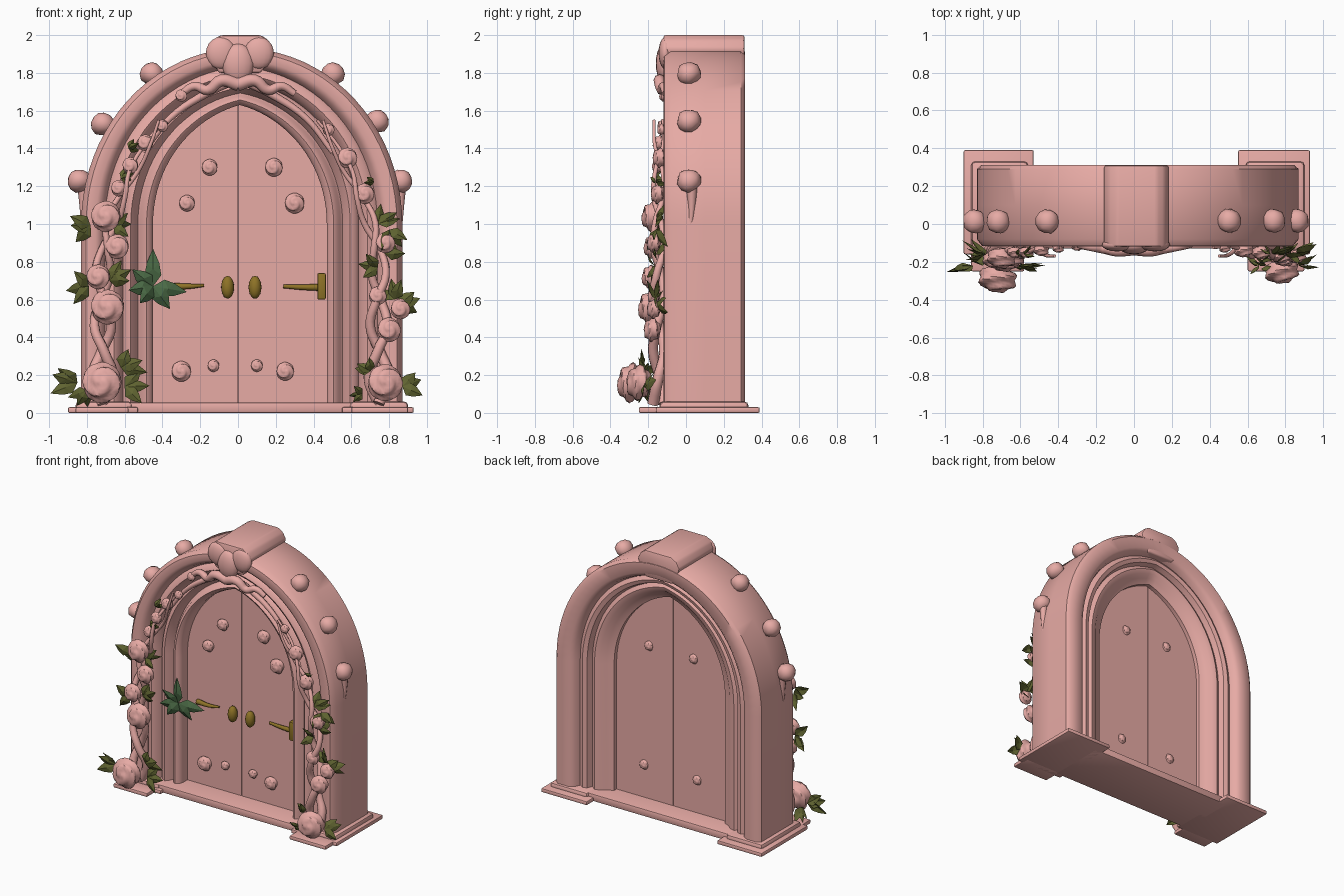
import bpy, bmesh, math, random
from mathutils import Vector

if "Cube" in bpy.data.objects:
    bpy.data.objects.remove(bpy.data.objects["Cube"])

random.seed(4)


def material(name, rgb):
    m = bpy.data.materials.new(name)
    m.diffuse_color = (*rgb, 1)
    m.use_nodes = True
    m.node_tree.nodes["Principled BSDF"].inputs["Base Color"].default_value = m.diffuse_color
    return m


PINK = material("dusty pink", (0.83, 0.42, 0.39))
OLIVE = material("olive leaf", (0.115, 0.125, 0.03))
IVY = material("ivy green", (0.075, 0.155, 0.065))
GOLD = material("old gold", (0.27, 0.17, 0.02))


def mesh_of(name, bm, mat):
    bmesh.ops.recalc_face_normals(bm, faces=bm.faces)
    me = bpy.data.meshes.new(name)
    bm.to_mesh(me)
    bm.free()
    me.materials.append(mat)
    return me


def place(name, me, smooth=40):
    ob = bpy.data.objects.new(name, me)
    bpy.context.collection.objects.link(ob)
    if smooth:
        bpy.ops.object.select_all(action='DESELECT')
        ob.select_set(True)
        bpy.context.view_layer.objects.active = ob
        bpy.ops.object.shade_smooth_by_angle(angle=math.radians(smooth))
    return ob


def prism(name, pts, y0, y1, mat, bevel=0.0):
    """Extrude an x-z outline from y0 to y1."""
    bm = bmesh.new()
    f = bm.faces.new([bm.verts.new((x, y0, z)) for x, z in pts])
    g = bmesh.ops.extrude_face_region(bm, geom=[f])["geom"]
    bmesh.ops.translate(bm, vec=(0, y1 - y0, 0), verts=[v for v in g if isinstance(v, bmesh.types.BMVert)])
    if bevel:
        bmesh.ops.bevel(bm, geom=bm.edges[:], offset=bevel, segments=2, affect='EDGES', profile=0.5)
    return place(name, mesh_of(name, bm, mat))


def box(name, x0, x1, y0, y1, z0, z1, mat, bevel=0.0):
    return prism(name, [(x0, z0), (x1, z0), (x1, z1), (x0, z1)], y0, y1, mat, bevel)


def tube(name, pts, r, mat=PINK, taper=0.5):
    """Smooth tapering stem through the points."""
    cu = bpy.data.curves.new(name, 'CURVE')
    cu.dimensions, cu.bevel_depth, cu.bevel_resolution = '3D', r, 2
    cu.resolution_u, cu.use_fill_caps = 5, True
    sp = cu.splines.new('BEZIER')
    sp.bezier_points.add(len(pts) - 1)
    for i, (b, p) in enumerate(zip(sp.bezier_points, pts)):
        b.co, b.handle_left_type, b.handle_right_type = p, 'AUTO', 'AUTO'
        b.radius = 1 - (1 - taper) * i / (len(pts) - 1)
    cu.materials.append(mat)
    ob = bpy.data.objects.new(name, cu)
    bpy.context.collection.objects.link(ob)
    bpy.ops.object.select_all(action='DESELECT')
    ob.select_set(True)
    bpy.context.view_layer.objects.active = ob
    bpy.ops.object.convert(target='MESH')
    bpy.ops.object.shade_smooth_by_angle(angle=math.radians(50))
    return ob


def ball(name, pos, scale, mat=PINK):
    bm = bmesh.new()
    bmesh.ops.create_uvsphere(bm, u_segments=16, v_segments=10, radius=1)
    bmesh.ops.scale(bm, vec=scale, verts=bm.verts)
    ob = place(name, mesh_of(name, bm, mat), 60)
    ob.location = pos


# Arch curves: w = 0 is the door opening, w = 1 the outer wall
def arch(w, n=40, zb=0.03):
    a, rise, cx = 0.46 + 0.39 * w, 0.57 + 0.36 * w, 0.01 + 0.01 * w
    out = [(cx + a, zb)]
    for i in range(n + 1):
        c, s = math.cos(math.pi * i / n), math.sin(math.pi * i / n)
        out.append((cx + a * c, 1 + rise * s + 0.06 * (1 - w) * (1 - abs(c)) ** 2))
    return out + [(cx - a, zb)]


# Stone surround: moulded cross-section (w, y) swept round the arch
section = [(0, 0.05), (0, -0.01), (0.03, -0.04), (0.09, -0.055), (0.15, -0.04), (0.18, -0.01), (0.21, 0.0),
           (0.25, -0.03), (0.31, -0.06), (0.38, -0.05), (0.42, -0.02), (0.47, -0.07), (0.54, -0.09),
           (0.62, -0.08), (0.67, -0.06), (0.72, -0.1), (0.8, -0.12), (0.93, -0.115), (1, -0.08),
           (1, 0.1), (1, 0.29), (0.94, 0.312), (0.7, 0.312), (0.62, 0.29), (0.58, 0.25), (0.5, 0.27),
           (0.42, 0.26), (0.38, 0.22), (0.3, 0.24), (0.2, 0.23), (0.12, 0.2), (0, 0.18), (0, 0.1)]
bm = bmesh.new()
rings = [[bm.verts.new((x, y, z)) for x, z in arch(w)] for w, y in section]
for a, b in zip(rings, rings[1:] + rings[:1]):
    for i in range(len(a) - 1):
        bm.faces.new((a[i], a[i + 1], b[i + 1], b[i]))
place("arched_surround", mesh_of("arched_surround", bm, PINK), 45)

# Double doors with a narrow joint between the leaves
edge = arch(0.04, zb=0.05)
right = [(0.003, 0.05)] + [p for p in edge if p[0] > 0.02] + [(0.003, 1.64)]
left = [(-0.003, 1.64)] + [p for p in edge if p[0] < -0.02] + [(-0.003, 0.05)]
prism("right_door", right, 0.045, 0.15, PINK)
prism("left_door", left, 0.045, 0.15, PINK)
box("door_core", -0.03, 0.03, 0.06, 0.13, 0.05, 1.66, PINK)

# Base: sill and two wider plinths
box("sill", -0.6, 0.62, -0.13, 0.31, 0.0, 0.055, PINK, 0.01)
for side, x0, x1 in (("left", -0.9, -0.53), ("right", 0.55, 0.93)):
    box(side + "_plinth", x0, x1, -0.16, 0.39, 0.0, 0.03, PINK, 0.008)
    box(side + "_plinth_step", x0 + 0.04, x1 - 0.03, -0.14, 0.33, 0.01, 0.06, PINK, 0.02)
box("right_plinth_front", 0.6, 0.9, -0.25, -0.1, 0.0, 0.03, PINK, 0.008)
box("left_plinth_front", -0.86, -0.58, -0.25, -0.1, 0.0, 0.03, PINK, 0.008)

# Keystone running through the wall, with a carved front
prism("keystone", [(-0.1, 1.8), (0.12, 1.8), (0.17, 1.87), (0.185, 1.93), (0.16, 1.975), (0.12, 2.0),
                   (-0.09, 2.0), (-0.135, 1.975), (-0.16, 1.93), (-0.145, 1.87)], -0.12, 0.31, PINK, 0.012)
ball("keystone_heart", (0, -0.115, 1.85), (0.085, 0.045, 0.105))
for s in (-1, 1):
    ball("keystone_lobe", (0.01 + s * 0.1, -0.11, 1.905), (0.08, 0.035, 0.085))
    tube("keystone_scroll", [(0, -0.13, 1.74), (s * 0.09, -0.14, 1.76), (s * 0.16, -0.13, 1.71),
                             (s * 0.23, -0.12, 1.73), (s * 0.3, -0.11, 1.69)], 0.036)
    tube("keystone_frond", [(s * 0.03, -0.11, 1.76), (s * 0.17, -0.09, 1.69), (s * 0.36, -0.09, 1.56),
                            (s * 0.5, -0.09, 1.38)], 0.026)

# Rose: ball with a spiral groove, shared by every bloom
bm = bmesh.new()
bmesh.ops.create_uvsphere(bm, u_segments=24, v_segments=16, radius=1)
for v in bm.verts:
    th, ph = math.acos(max(-1, min(1, v.co.z))), math.atan2(v.co.y, v.co.x)
    v.co *= 1 + 0.1 * math.sin(ph * 2 + 7 * th) * min(1, th * 2)
    v.co.z *= 0.7
rose_mesh = mesh_of("rose", bm, PINK)

# Bud: lumpy rounded knob
bm = bmesh.new()
bmesh.ops.create_icosphere(bm, subdivisions=2, radius=1)
for v in bm.verts:
    v.co *= random.uniform(0.87, 1.03)
bud_mesh = mesh_of("bud", bm, PINK)


def bloom(name, me, pos, r, aim=(0, -1, 0)):
    ob = place(name, me, 50)
    ob.location, ob.scale = pos, (r, r, r)
    ob.rotation_mode = 'QUATERNION'
    ob.rotation_quaternion = Vector(aim).to_track_quat('Z', 'Y')


# Buds on the outer edge of the arch
for x, z in ((-0.455, 1.795), (-0.715, 1.53), (-0.84, 1.23), (0.5, 1.795), (0.735, 1.545), (0.86, 1.23)):
    bloom("edge_bud", bud_mesh, (x, 0.015, z), 0.067, (x, 0, z - 1))
for x in (-0.82, 0.86):
    tube("bud_stem", [(x, 0.03, 1.2), (x, 0.03, 1.08), (x, 0.02, 0.95)], 0.03, PINK, 0.2)

# Climbing roses on the jambs (x, y, z, radius)
for x, y, z, r in ((-0.72, -0.29, 0.16, 0.1), (-0.69, -0.19, 0.56, 0.085), (-0.74, -0.19, 0.72, 0.06),
                   (-0.64, -0.18, 0.88, 0.06), (-0.7, -0.18, 1.04, 0.075), (-0.63, -0.15, 1.19, 0.04),
                   (-0.57, -0.15, 1.31, 0.04), (-0.49, -0.14, 1.43, 0.04), (-0.4, -0.13, 1.52, 0.03),
                   (-0.3, -0.12, 1.68, 0.03), (0.78, -0.25, 0.16, 0.09), (0.8, -0.18, 0.44, 0.06),
                   (0.86, -0.17, 0.55, 0.05), (0.74, -0.17, 0.62, 0.045), (0.78, -0.17, 0.9, 0.05),
                   (0.67, -0.15, 1.16, 0.05), (0.58, -0.14, 1.35, 0.05), (0.48, -0.13, 1.5, 0.03)):
    bloom("climbing_rose", rose_mesh, (x, y, z), r, (0.15 * x, -1, 0.1))

# Carved rosettes on both faces of the doors
for x, z, r in ((-0.15, 1.3, 0.04), (0.19, 1.3, 0.045), (-0.27, 1.11, 0.04), (0.3, 1.11, 0.05),
                (-0.3, 0.22, 0.05), (0.25, 0.22, 0.045), (0.1, 0.25, 0.03), (-0.13, 0.25, 0.03)):
    bloom("door_rosette", rose_mesh, (x, 0.035, z), r)
for x, z in ((-0.17, 1.2), (0.2, 1.2), (-0.2, 0.3), (0.24, 0.3)):
    bloom("back_rosette", rose_mesh, (x, 0.15, z), 0.033, (0, 1, 0))

# Twining stems
for s in (-1, 1):
    for k in range(2):
        pts = []
        for i in range(12):
            t = i / 11
            x = 0.73 - 0.85 * max(0, t - 0.5) ** 1.45 + 0.055 * (1 - 0.6 * t) * math.sin(i * 1.5 + k * math.pi)
            pts.append((s * x + 0.015, -0.145 - 0.03 * math.cos(i * 1.5 + k * 3), 0.05 + 1.5 * t))
        tube("climbing_stem", pts, 0.032, PINK, 0.25)


def leaf(name, base, tip, width, mat):
    """Pointed leaf folded along its midrib."""
    a, b = Vector(base), Vector(tip)
    d = b - a
    side = d.cross(Vector((random.uniform(-.5, .5), -1, random.uniform(-.5, .5)))).normalized() * width
    lift, bm = Vector((0, -0.2 * width - 0.008, 0)), bmesh.new()
    va, vb, vm = bm.verts.new(a), bm.verts.new(b), bm.verts.new(a + d * 0.45 + lift)
    for s in (-1, 1):
        p, q = bm.verts.new(a + d * 0.3 + side * s), bm.verts.new(a + d * 0.62 + side * 0.75 * s)
        for tri in ((va, p, vm), (p, q, vm), (q, vb, vm)):
            bm.faces.new(tri if s > 0 else tri[::-1])
    place(name, mesh_of(name, bm, mat), 0)


# Leaf clusters: (x, z, outward direction in degrees, length)
for x, z, ang, n in ((-0.78, 0.99, 190, .13), (-0.66, 0.99, 10, .1), (-0.79, 0.67, 180, .12), (-0.68, 0.7, 30, .12),
                     (-0.85, 0.16, 170, .14), (-0.62, 0.24, 30, .13), (-0.6, 0.14, 0, .12), (-0.8, 0.12, 230, .1),
                     (0.74, 1.0, 40, .11), (0.8, 0.97, 300, .11), (0.74, 0.77, 170, .1), (0.78, 0.84, 50, .11),
                     (0.85, 0.57, 10, .13), (0.83, 0.6, 100, .11), (0.87, 0.14, 10, .12), (0.7, 0.22, 140, .09),
                     (0.66, 0.1, 180, .07), (-0.62, 1.24, 20, .07), (-0.58, 1.4, 30, .06), (0.72, 1.22, 170, .05)):
    y = -0.22 if z < 0.3 else -0.16
    for k in (-38, 0, 38):
        t = math.radians(ang + k + random.uniform(-12, 12))
        m = n * random.uniform(0.8, 1.1)
        leaf("rose_leaf", (x, y, z), (x + m * math.cos(t), y + random.uniform(-.05, .08), z + m * math.sin(t)),
             0.3 * n, OLIVE)

# Large ivy leaf over the left hinge
for x, y, z in ((-0.58, -0.1, 0.65), (-0.45, -0.08, 0.87), (-0.36, -0.03, 0.55), (-0.27, -0.01, 0.64),
                (-0.52, -0.1, 0.58), (-0.56, -0.1, 0.76)):
    leaf("ivy_blade", (-0.45, -0.065, 0.67), (x, y, z), 0.045, IVY)

# Gold door furniture
for x in (-0.055, 0.09):
    ball("door_handle", (x, 0.015, 0.665), (0.034, 0.035, 0.06), GOLD)
tube("left_hinge_strap", [(-0.36, 0.035, 0.67), (-0.26, 0.025, 0.67), (-0.18, 0.035, 0.675)], 0.02, GOLD, 0.4)
tube("right_hinge_strap", [(0.45, 0.03, 0.665), (0.35, 0.03, 0.665), (0.24, 0.035, 0.67)], 0.02, GOLD, 0.5)
box("right_hinge_plate", 0.42, 0.465, 0.0, 0.05, 0.6, 0.74, GOLD, 0.008)
